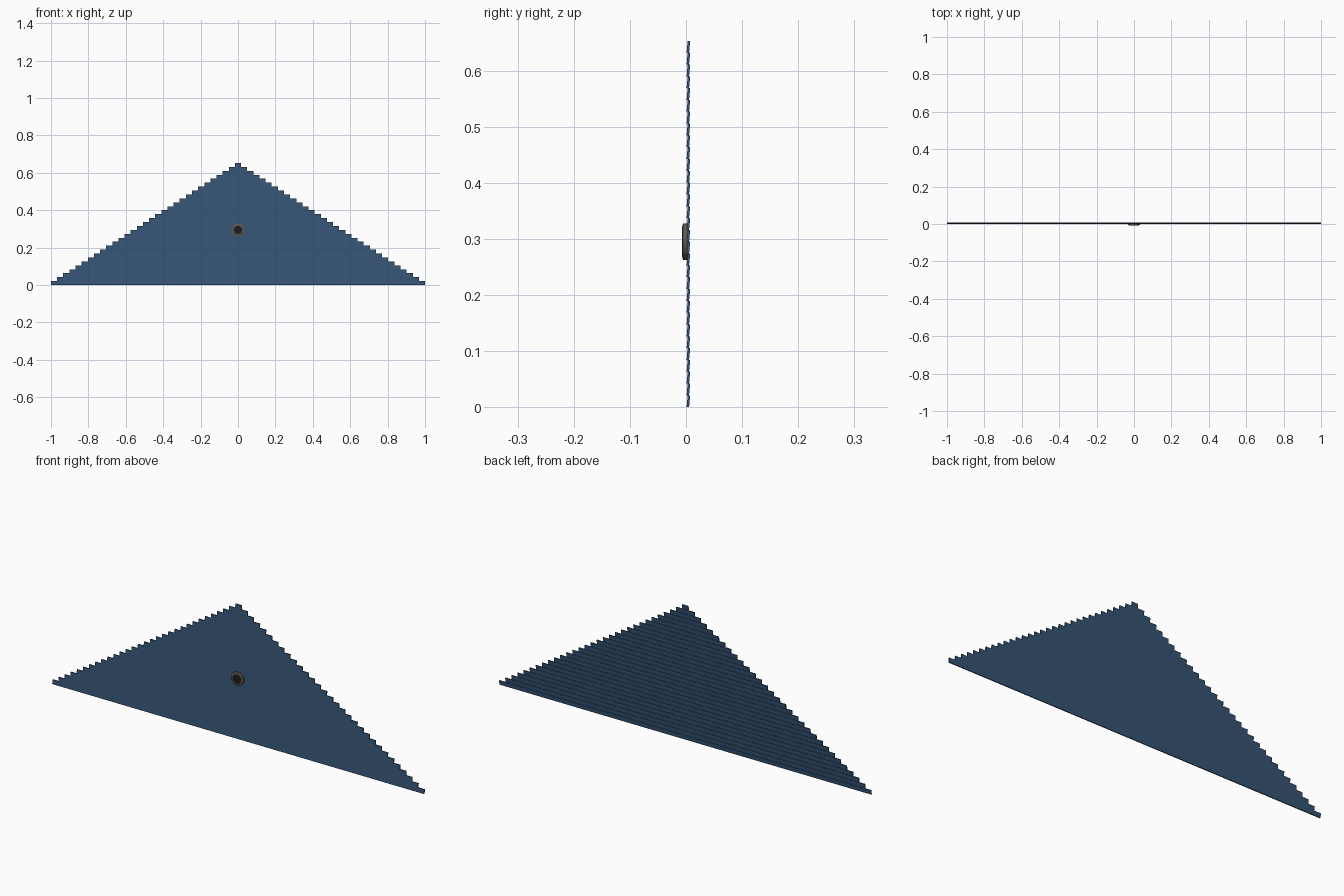
import bpy, bmesh, math

if "Cube" in bpy.data.objects:
    bpy.data.objects.remove(bpy.data.objects["Cube"])

def mat(name, col):
    m = bpy.data.materials.new(name)
    m.diffuse_color = (*col, 1)
    m.use_nodes = True
    m.node_tree.nodes["Principled BSDF"].inputs["Base Color"].default_value = m.diffuse_color
    return m

def finish(name, bm, material):
    bmesh.ops.recalc_face_normals(bm, faces=bm.faces)
    me = bpy.data.meshes.new(name)
    bm.to_mesh(me)
    bm.free()
    me.materials.append(material)
    ob = bpy.data.objects.new(name, me)
    bpy.context.collection.objects.link(ob)
    return ob

blue = mat("blue_paint", (0.035, 0.085, 0.17))
bronze = mat("bronze", (0.13, 0.10, 0.075))
dark = mat("dark_glass", (0.01, 0.012, 0.015))

# stepped courses of tilted lap boards, lower edge leaning forward
ROWS, HEIGHT = 31, 0.653
h = HEIGHT / ROWS
step = 1 / (ROWS - 0.5)
bm = bmesh.new()
for i in range(ROWS):
    w, z0, z1 = 1 - i * step, i * h, (i + 1) * h
    section = [(0.001, z0), (0.0055, z0), (0.0075, z1), (0.003, z1)]
    left = [bm.verts.new((-w, y, z)) for y, z in section]
    right = [bm.verts.new((w, y, z)) for y, z in section]
    bm.faces.new(left)
    bm.faces.new(right)
    for a in range(4):
        b = (a + 1) % 4
        bm.faces.new((left[a], left[b], right[b], right[a]))
finish("gable_siding", bm, blue)

def lathe(name, profile, material, zc=0.295, n=32):
    # revolve (radius, y) points about a front-to-back axis
    bm = bmesh.new()
    rings = [[bm.verts.new((r * math.cos(2 * math.pi * k / n), y,
                            zc + r * math.sin(2 * math.pi * k / n)))
              for k in range(n)] for r, y in profile]
    for ra, rb in zip(rings, rings[1:]):
        for k in range(n):
            j = (k + 1) % n
            bm.faces.new((ra[k], ra[j], rb[j], rb[k]))
    bm.faces.new(rings[0])
    bm.faces.new(rings[-1])
    ob = finish(name, bm, material)
    bpy.ops.object.select_all(action='DESELECT')
    ob.select_set(True)
    bpy.context.view_layer.objects.active = ob
    bpy.ops.object.shade_smooth_by_angle(angle=math.radians(30))

# round vent: raised frame and dark centre
lathe("vent_frame", [(0.0325, 0.003), (0.0325, -0.0055), (0.030, -0.006),
                     (0.024, -0.0075), (0.0225, -0.0075), (0.0225, -0.002)], bronze)
lathe("vent_pane", [(0.0224, 0.001), (0.0224, -0.004)], dark)
